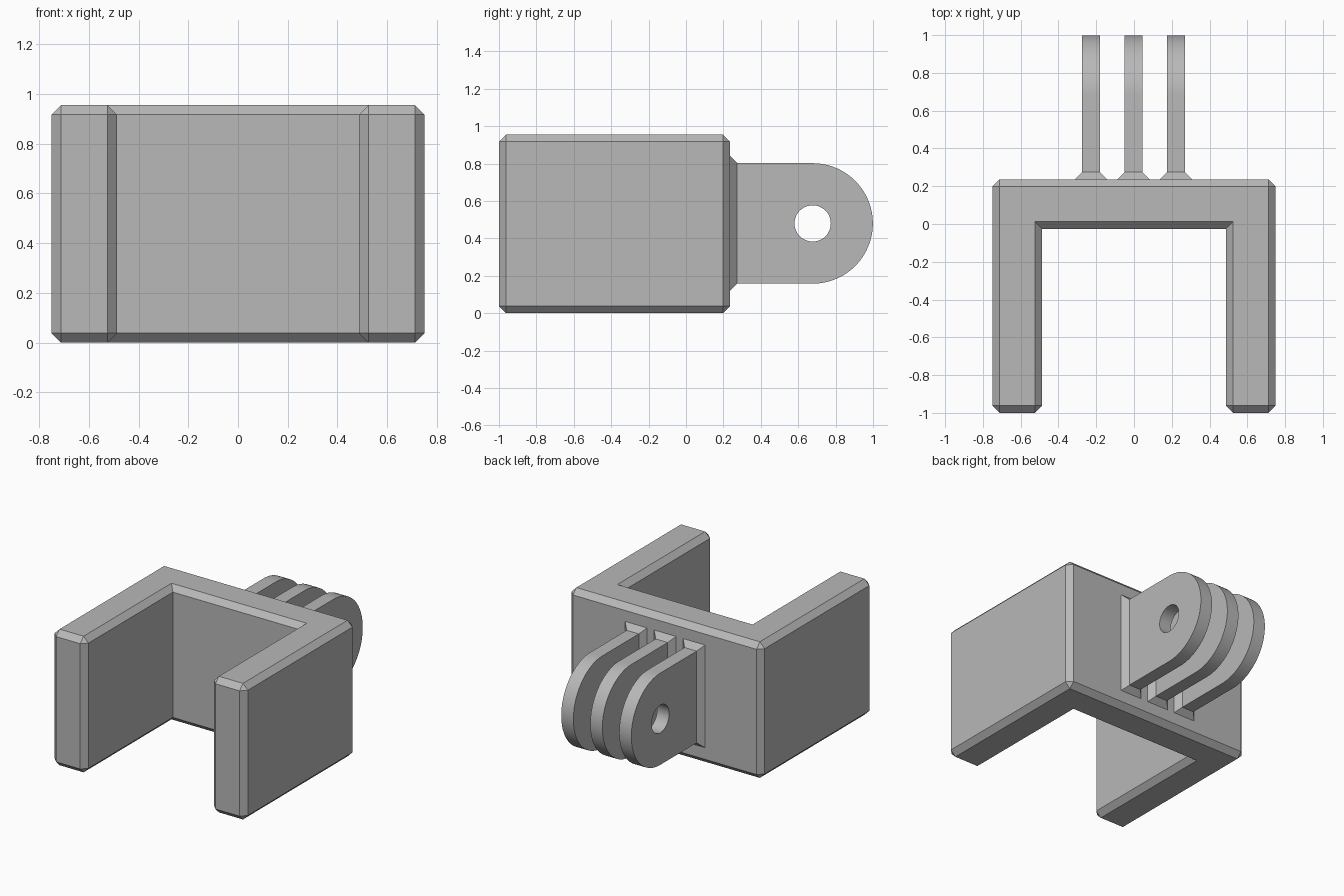
import bpy, bmesh
from math import sin, cos, pi, radians
from mathutils import Vector

HEIGHT = 0.955
MID_Z = 0.48
BACK_Y = 0.236
CHAMFER = 0.038
FINGER_R = 0.322
FINGER_HALF = 0.047
PIVOT_Y = 0.677

if "Cube" in bpy.data.objects:
    bpy.data.objects.remove(bpy.data.objects["Cube"], do_unlink=True)

grey = bpy.data.materials.new("plain grey")
grey.use_nodes = True
colour = (0.48, 0.48, 0.48, 1)
grey.diffuse_color = colour
grey.node_tree.nodes["Principled BSDF"].inputs["Base Color"].default_value = colour


def finish(bm, name, smooth=False):
    """Turn a bmesh into a named object with the grey material."""
    bmesh.ops.recalc_face_normals(bm, faces=bm.faces)
    mesh = bpy.data.meshes.new(name)
    bm.to_mesh(mesh)
    bm.free()
    mesh.materials.append(grey)
    obj = bpy.data.objects.new(name, mesh)
    bpy.context.collection.objects.link(obj)
    if smooth:
        bpy.ops.object.select_all(action="DESELECT")
        obj.select_set(True)
        bpy.context.view_layer.objects.active = obj
        bpy.ops.object.shade_smooth_by_angle(angle=radians(30))
    return obj


def extrude(bm, faces, offset):
    result = bmesh.ops.extrude_face_region(bm, geom=faces)
    verts = [g for g in result["geom"] if isinstance(g, bmesh.types.BMVert)]
    bmesh.ops.translate(bm, vec=offset, verts=verts)


# U-shaped bracket: extruded outline with every convex edge chamfered
half = [(0.75, BACK_Y), (0.75, -1), (0.487, -1), (0.487, -0.026)]
outline = half + [(-x, y) for x, y in reversed(half)]
bm = bmesh.new()
base = bm.faces.new([bm.verts.new((x, y, 0)) for x, y in outline])
extrude(bm, [base], Vector((0, 0, HEIGHT)))
bmesh.ops.recalc_face_normals(bm, faces=bm.faces)
convex = [e for e in bm.edges if e.calc_face_angle_signed() > 0.1]
bmesh.ops.bevel(bm, geom=convex, offset=CHAMFER, offset_type="OFFSET",
                segments=1, affect="EDGES", profile=0.5)
finish(bm, "u_bracket")


def loop(bm, x, points):
    verts = [bm.verts.new((x, y, z)) for y, z in points]
    return [bm.edges.new((a, b)) for a, b in zip(verts, verts[1:] + verts[:1])]


def arc(radius, start, sweep, count):
    angles = [start + sweep * i / count for i in range(count + 1)]
    return [(PIVOT_Y + radius * cos(a), MID_Z + radius * sin(a)) for a in angles]


# Mounting fingers: round-ended plates with a pivot hole
def add_finger(name, x):
    bm = bmesh.new()
    root = BACK_Y - 0.03
    plate = [(root, MID_Z + FINGER_R), (root, MID_Z - FINGER_R)]
    plate += arc(FINGER_R, -pi / 2, pi, 48)
    hole = arc(0.097, 0, 2 * pi, 48)[:-1]
    edges = loop(bm, x - FINGER_HALF, plate) + loop(bm, x - FINGER_HALF, hole)
    bmesh.ops.triangle_fill(bm, edges=edges, use_beauty=True)
    extrude(bm, list(bm.faces), Vector((2 * FINGER_HALF, 0, 0)))
    finish(bm, name, smooth=True)


# Sloped collar where a finger meets the bracket
def add_collar(name, x):
    bm = bmesh.new()
    rings = []
    for y, grow in ((BACK_Y, CHAMFER), (BACK_Y + CHAMFER, 0)):
        w, h = FINGER_HALF + grow, FINGER_R + grow
        corners = ((-w, -h), (w, -h), (w, h), (-w, h))
        rings.append([bm.verts.new((x + a, y, MID_Z + b)) for a, b in corners])
    low, high = rings
    for i in range(4):
        j = (i + 1) % 4
        bm.faces.new((low[j], low[i], high[i], high[j]))
    obj = finish(bm, name)
    # open ring: make sure the slopes face outward
    if obj.data.polygons[0].normal.z > 0:
        obj.data.flip_normals()


for side, x in (("right", -0.228), ("middle", -0.003), ("left", 0.222)):
    add_finger(side + "_finger", x)
    add_collar(side + "_finger_collar", x)
